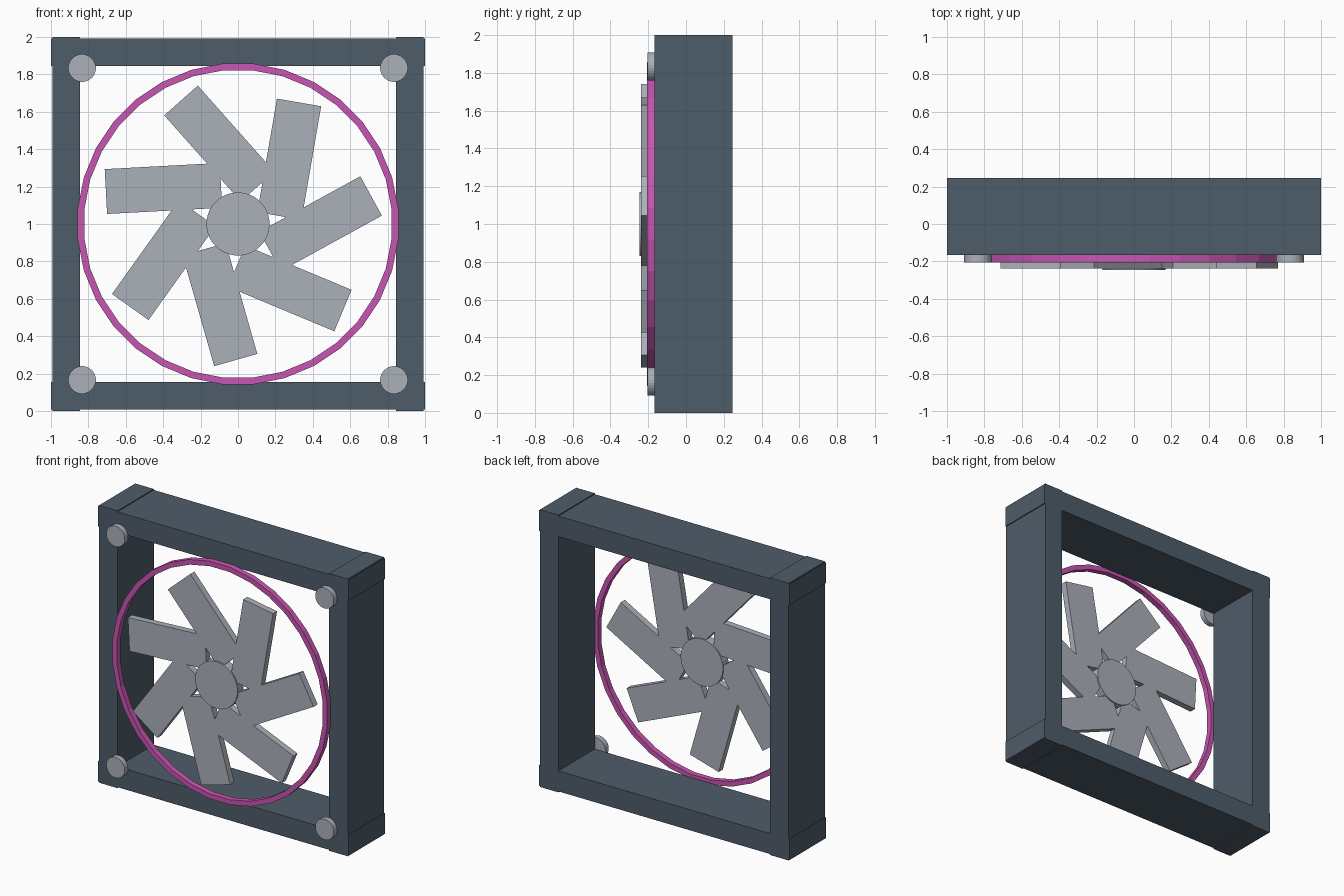
import bpy, bmesh, math
from mathutils import Matrix, Vector

default = bpy.data.objects.get("Cube")
if default:
    bpy.data.objects.remove(default, do_unlink=True)

CENTRE = Vector((0, 0, 1))
FRONT, BACK = -0.167, 0.247      # depth of the housing
SIDES = 32


def make_material(name, colour):
    mat = bpy.data.materials.new(name)
    mat.use_nodes = True
    rgba = (*colour, 1)
    mat.diffuse_color = rgba
    mat.node_tree.nodes["Principled BSDF"].inputs["Base Color"].default_value = rgba
    return mat


slate = make_material("slate_blue", (0.076, 0.107, 0.141))
pink = make_material("magenta", (0.584, 0.093, 0.445))
grey = make_material("light_grey", (0.407, 0.44, 0.49))


def finish(name, bm, mat):
    bmesh.ops.recalc_face_normals(bm, faces=bm.faces)
    mesh = bpy.data.meshes.new(name)
    bm.to_mesh(mesh)
    bm.free()
    mesh.materials.append(mat)
    obj = bpy.data.objects.new(name, mesh)
    bpy.context.collection.objects.link(obj)
    return obj


def box(name, low, high, mat, turn=0.0):
    """Box between two corners around the fan centre, turned about the fan axis."""
    low, high = Vector(low), Vector(high)
    bm = bmesh.new()
    place = (Matrix.Translation(CENTRE) @ Matrix.Rotation(turn, 4, 'Y')
             @ Matrix.Translation((low + high) / 2)
             @ Matrix.Diagonal((*(high - low), 1)))
    bmesh.ops.create_cube(bm, size=1, matrix=place)
    return finish(name, bm, mat)


def disc(name, x, z, radius, y0, y1, mat):
    """Cylinder lying along y, placed relative to the fan centre."""
    bm = bmesh.new()
    place = (Matrix.Translation(CENTRE + Vector((x, (y0 + y1) / 2, z)))
             @ Matrix.Rotation(math.pi / 2, 4, 'X')
             @ Matrix.Rotation(math.pi / SIDES, 4, 'Z'))
    bmesh.ops.create_cone(bm, cap_ends=True, segments=SIDES, radius1=radius,
                          radius2=radius, depth=y1 - y0, matrix=place)
    return finish(name, bm, mat)


def ring(name, outer, inner, y0, y1, mat):
    """Flat-sided band with a rectangular section."""
    bm = bmesh.new()
    loops = []
    for i in range(SIDES):
        a = (i + 0.5) * math.tau / SIDES
        loops.append([bm.verts.new(CENTRE + Vector((r * math.cos(a), y, r * math.sin(a))))
                      for r, y in ((outer, y0), (outer, y1), (inner, y1), (inner, y0))])
    for i in range(SIDES):
        a, b = loops[i], loops[(i + 1) % SIDES]
        for j in range(4):
            k = (j + 1) % 4
            bm.faces.new((a[j], b[j], b[k], a[k]))
    return finish(name, bm, mat)


# Square housing: bars poke slightly past each other at the corners
INNER, SHORT = 0.845, 0.993
for side, name in ((-1, "right_post"), (1, "left_post")):
    xs = sorted((side * INNER, side * SHORT))
    box(name, (xs[0], FRONT, -1), (xs[1], BACK, 1), slate)
for side, name in ((-1, "bottom_bar"), (1, "top_bar")):
    zs = sorted((side * INNER, side * SHORT))
    box(name, (-1, FRONT, zs[0]), (1, BACK, zs[1]), slate)

# Round corner feet
for sx, side in ((-1, "right"), (1, "left")):
    for sz, level in ((-1, "bottom"), (1, "top")):
        disc(f"{level}_{side}_foot", sx * 0.834, sz * 0.834, 0.074, -0.205, FRONT, grey)

# Coloured ring around the blades
ring("blade_ring", 0.861, 0.825, -0.207, FRONT, pink)

# Seven offset blades around the hub
BLADES = 7
for i in range(BLADES):
    turn = math.radians(9.8) + i * math.tau / BLADES
    box(f"blade_{i + 1}", (0.091, -0.237, 0.08), (0.331, -0.19, 0.696), grey, turn)
disc("hub", 0, 0, 0.169, -0.247, -0.18, grey)
